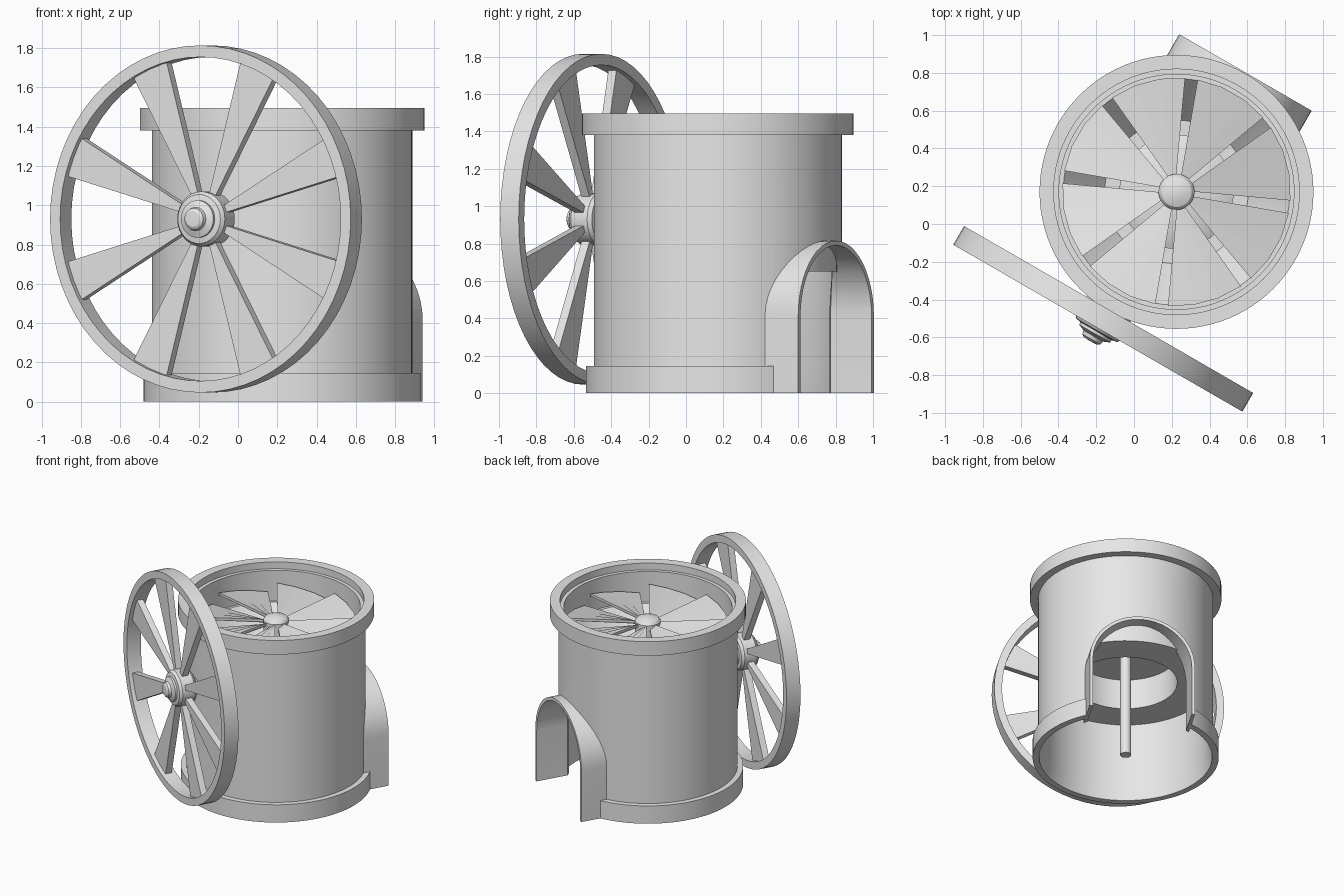
import bpy, bmesh, math
from mathutils import Matrix, Vector

if "Cube" in bpy.data.objects:
    bpy.data.objects.remove(bpy.data.objects["Cube"])

# The tower frame is turned 30 degrees: wheel faces local -y, doorway local +y
TOWER = Matrix.Translation((0.225, 0.17, 0)) @ Matrix.Rotation(math.radians(-30), 4, 'Z')
WHEEL = TOWER @ Matrix.Translation((0, -0.776, 0.93)) @ Matrix.Rotation(math.radians(90), 4, 'X')

grey = bpy.data.materials.new("light_grey")
grey.diffuse_color = (0.8, 0.8, 0.8, 1)
grey.use_nodes = True
grey.node_tree.nodes["Principled BSDF"].inputs["Base Color"].default_value = grey.diffuse_color


def finish(bm, name, matrix, smooth=True):
    bmesh.ops.remove_doubles(bm, verts=bm.verts, dist=1e-5)
    bmesh.ops.recalc_face_normals(bm, faces=bm.faces)
    mesh = bpy.data.meshes.new(name)
    bm.to_mesh(mesh)
    bm.free()
    mesh.transform(matrix)
    mesh.materials.append(grey)
    ob = bpy.data.objects.new(name, mesh)
    bpy.context.collection.objects.link(ob)
    if smooth:
        shade(ob)
    return ob


def shade(ob):
    bpy.ops.object.select_all(action='DESELECT')
    ob.select_set(True)
    bpy.context.view_layer.objects.active = ob
    bpy.ops.object.shade_smooth_by_angle(angle=math.radians(30))


def lathe(name, profile, matrix, closed=True, seg=64):
    """Spin (radius, z) points about z; closed joins last point to first."""
    bm = bmesh.new()
    rings = [[bm.verts.new((r * math.cos(2 * math.pi * i / seg),
                            r * math.sin(2 * math.pi * i / seg), z))
              for i in range(seg)] for r, z in profile]
    for k in range(len(rings) if closed else len(rings) - 1):
        a, b = rings[k], rings[(k + 1) % len(rings)]
        for i in range(seg):
            j = (i + 1) % seg
            bm.faces.new((a[i], a[j], b[j], b[i]))
    return finish(bm, name, matrix)


def extrude_y(name, points, y0, y1, matrix):
    """Extrude an (x, z) outline along y."""
    bm = bmesh.new()
    face = bm.faces.new([bm.verts.new((x, y0, z)) for x, z in points])
    new = bmesh.ops.extrude_face_region(bm, geom=[face])
    verts = [g for g in new['geom'] if isinstance(g, bmesh.types.BMVert)]
    bmesh.ops.translate(bm, verts=verts, vec=(0, y1 - y0, 0))
    return finish(bm, name, matrix)


def arch_points(half, spring, bottom, n=24):
    arc = [(half * math.cos(math.pi * i / n), spring + half * math.sin(math.pi * i / n))
           for i in range(n + 1)]
    return [(half, bottom)] + arc + [(-half, bottom)]


def cut(ob, cutter):
    mod = ob.modifiers.new("cut", 'BOOLEAN')
    mod.operation = 'DIFFERENCE'
    mod.solver = 'EXACT'
    mod.object = cutter
    bpy.context.view_layer.objects.active = ob
    bpy.ops.object.modifier_apply(modifier=mod.name)
    bpy.data.objects.remove(cutter, do_unlink=True)
    shade(ob)


def blades(name, matrix, r0, r1, w0, w1, thick, rise=0.0, offset=0.0, z=0.0, steps=1):
    """Eight wedge blades with outer edge on radius r1; rise pitches them across their width."""
    bm = bmesh.new()
    half = math.asin(w1 / r1)
    for k in range(8):
        rot = Matrix.Rotation(offset + k * math.pi / 4, 4, 'Z')
        rows = []
        for s in range(steps + 1):
            t = 2 * s / steps - 1
            inner = Vector((r0, w0 * t, z + rise * t * 0.4))
            outer = Vector((r1 * math.cos(half * t), r1 * math.sin(half * t), z + rise * t))
            up = Vector((0, 0, thick / 2))
            rows.append([bm.verts.new(rot @ p)
                         for p in (inner - up, outer - up, outer + up, inner + up)])
        for a, b in zip(rows, rows[1:]):
            for i in range(4):
                j = (i + 1) % 4
                bm.faces.new((a[i], a[j], b[j], b[i]))
        bm.faces.new(rows[0])
        bm.faces.new(rows[-1])
    return finish(bm, name, matrix, smooth=False)


# Tower wall with base band and top rim, doorway cut through
tower = lathe("tower_wall", [
    (0.655, 0), (0.705, 0), (0.705, 0.145), (0.663, 0.145), (0.663, 1.38), (0.725, 1.38),
    (0.725, 1.495), (0.65, 1.495), (0.65, 1.44), (0.622, 1.44), (0.622, 1.1), (0.638, 1.1),
    (0.638, 0.145)], TOWER, seg=96)
cut(tower, extrude_y("door_cutter", arch_points(0.385, 0.41, -0.2), 0.2, 1.0, TOWER))

# Arched doorway, trimmed to the inside of the tower
outer = arch_points(0.405, 0.41, 0)
inner = arch_points(0.38, 0.41, 0)
arch = extrude_y("door_arch", outer + inner[::-1], 0.3, 0.73, TOWER)
cut(arch, lathe("arch_cutter", [(0, -0.3), (0.61, -0.3), (0.61, 1.2), (0, 1.2)],
                TOWER, closed=False, seg=96))

# Inner funnel with its lower collar
lathe("inner_funnel", [(0.64, 0.65), (0.39, 0.65), (0.39, 0.9), (0.30, 0.9), (0.30, 0.94),
                       (0.38, 0.94), (0.60, 1.19), (0.64, 1.19)], TOWER)
lathe("drive_disc", [(0, 0.9), (0.305, 0.9), (0.305, 0.92), (0.22, 0.96), (0, 0.96)],
      TOWER, closed=False)
lathe("vertical_shaft", [(0, 0.02), (0.042, 0.02), (0.042, 1.3), (0, 1.3)],
      TOWER, closed=False, seg=24)

# Top fan
blades("fan_blades", TOWER, 0.06, 0.605, 0.012, 0.20, 0.02, rise=0.035, z=1.3, steps=3)
lathe("fan_hub", [(0, 1.21), (0.095, 1.21), (0.095, 1.33), (0.08, 1.35), (0.045, 1.363),
                  (0, 1.368)], TOWER, closed=False, seg=32)

# Side wheel
lathe("wheel_rim", [(0.825, -0.057), (0.884, -0.057), (0.884, 0.057), (0.825, 0.057)], WHEEL)
blades("wheel_blades", WHEEL, 0.08, 0.845, 0.012, 0.107, 0.05, offset=math.pi / 8)
hub = [(0.14, 0.05), (0.125, 0.07), (0.095, 0.075), (0.095, 0.09), (0.06, 0.105),
       (0.055, 0.125), (0.04, 0.135), (0, 0.137)]
lathe("wheel_hub", [(r, -z) for r, z in hub[::-1]] + hub, WHEEL, closed=False, seg=32)
